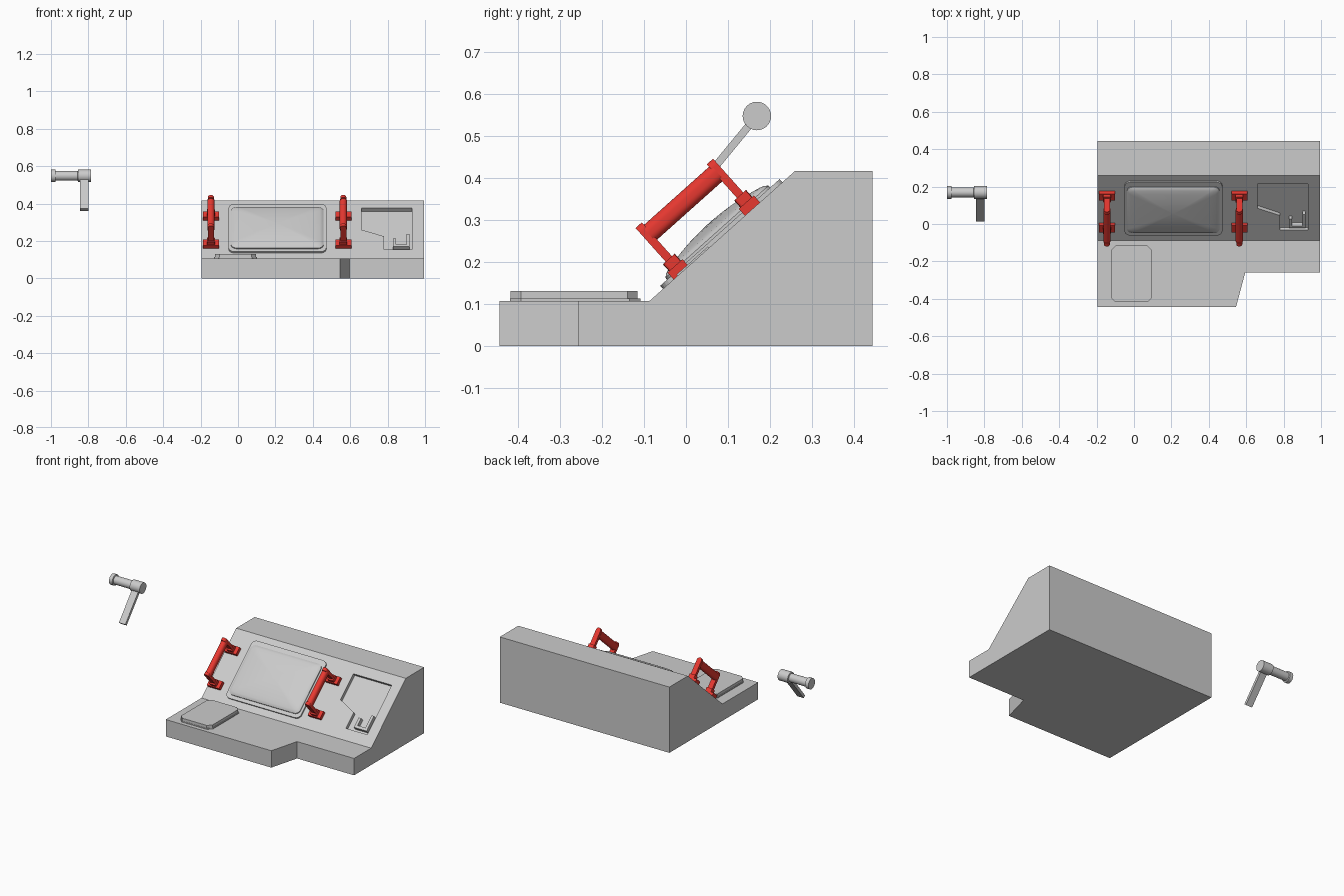
import bpy, bmesh, math
from mathutils import Matrix, Vector

if "Cube" in bpy.data.objects:
    bpy.data.objects.remove(bpy.data.objects["Cube"])

# frames: DECK = world, SIDE = profile (y,z) extruded along x, SLOPE = lying on the sloped panel
V0, V1 = Vector((0, -0.087, 0.107)), Vector((0, 0.26, 0.417))
X = Vector((1, 0, 0))
V = (V1 - V0).normalized()
N = X.cross(V)


def frame(a, b, c, o=Vector((0, 0, 0))):
    m = Matrix((a, b, c)).transposed().to_4x4()
    m.translation = o
    return m


DECK = Matrix()
SIDE = frame(Vector((0, 1, 0)), Vector((0, 0, 1)), X)
SLOPE = frame(X, V, N, V0)
POST = frame(X, N, V, V0)


def loft(name, rings, m, mat=None, smooth=False):
    """Close a stack of rings, each a list of local 3D points."""
    bm = bmesh.new()
    vs = [[bm.verts.new(m @ Vector(p)) for p in r] for r in rings]
    n = len(vs[0])
    for a, b in zip(vs, vs[1:]):
        for i in range(n):
            j = (i + 1) % n
            bm.faces.new((a[i], a[j], b[j], b[i]))
    bm.faces.new(vs[0][::-1])
    bm.faces.new(vs[-1])
    bmesh.ops.recalc_face_normals(bm, faces=bm.faces)
    me = bpy.data.meshes.new(name)
    bm.to_mesh(me)
    bm.free()
    ob = bpy.data.objects.new(name, me)
    bpy.context.collection.objects.link(ob)
    if mat:
        me.materials.append(mat)
    if smooth:
        bpy.ops.object.select_all(action='DESELECT')
        ob.select_set(True)
        bpy.context.view_layer.objects.active = ob
        bpy.ops.object.shade_smooth_by_angle(angle=math.radians(35))
    return ob


def prism(name, pts, lo, hi, m, mat=None, smooth=False):
    return loft(name, [[(x, y, z) for x, y in pts] for z in (lo, hi)], m, mat, smooth)


def round_rect(x0, x1, y0, y1, r, seg=5):
    pts = []
    for k, (cx, cy) in enumerate(((x1 - r, y1 - r), (x0 + r, y1 - r), (x0 + r, y0 + r), (x1 - r, y0 + r))):
        for i in range(seg + 1):
            a = math.pi / 2 * (k + i / seg)
            pts.append((cx + r * math.cos(a), cy + r * math.sin(a)))
    return pts


def rect(x0, x1, y0, y1):
    return [(x0, y0), (x1, y0), (x1, y1), (x0, y1)]


def cut(ob, cutter):
    cutter.hide_render = True
    mod = ob.modifiers.new("cut", 'BOOLEAN')
    mod.operation = 'DIFFERENCE'
    mod.solver = 'EXACT'
    mod.object = cutter
    bpy.context.view_layer.objects.active = ob
    bpy.ops.object.modifier_apply(modifier=mod.name)
    bpy.data.objects.remove(cutter)


red = bpy.data.materials.new("red")
red.diffuse_color = (0.8, 0.04, 0.03, 1)
red.use_nodes = True
red.node_tree.nodes["Principled BSDF"].inputs["Base Color"].default_value = red.diffuse_color

# console body with front notch and sloped pocket
body = prism("console_body", [(-0.445, 0), (-0.445, 0.107), (-0.087, 0.107), (0.26, 0.417),
                              (0.445, 0.417), (0.445, 0)], -0.195, 0.995, SIDE)
cut(body, prism("notch_cutter", [(0.504, -0.6), (0.595, -0.258), (1.1, -0.258), (1.1, -0.6)],
                -0.1, 0.3, DECK))
cut(body, prism("pocket_cutter", [(0.66, 0.402), (0.66, 0.23), (0.78, 0.177), (0.78, 0.072),
                                  (0.93, 0.072), (0.93, 0.402)], -0.022, 0.05, SLOPE))

# U-shaped holder in the pocket
prism("pocket_holder", [(0.828, 0.09), (0.918, 0.09), (0.918, 0.19), (0.9, 0.19), (0.9, 0.107),
                        (0.846, 0.107), (0.846, 0.155), (0.828, 0.155)], -0.024, 0.004, SLOPE)

# screen bezel
prism("screen_bezel", round_rect(-0.05, 0.472, 0.043, 0.425, 0.03), -0.005, 0.01, SLOPE)

# domed screen
outline = round_rect(-0.037, 0.457, 0.065, 0.395, 0.03)
cx, cy = 0.21, 0.23
rings = []
for inset, s, w in [(0, 1, 0), (0, 1, 0.016), (0.008, 1, 0.022), (0.018, 1, 0.026)] + \
        [(0.018, k, 0.026 + 0.018 * (1 - k * k)) for k in (0.85, 0.65, 0.45, 0.25, 0.05)]:
    kx, ky = s * (1 - inset / 0.247), s * (1 - inset / 0.165)
    rings.append([(cx + (x - cx) * kx, cy + (y - cy) * ky, w) for x, y in outline])
loft("screen", rings, SLOPE, smooth=True)

# red grab handles on both sides of the screen
for side, hx in (("left", -0.145), ("right", 0.563)):
    for end, v in (("lower", 0.101), ("upper", 0.329)):
        tag = f"{side}_handle_{end}"
        prism(tag + "_foot", rect(hx - 0.043, hx + 0.043, v - 0.024, v + 0.024), -0.002, 0.022, SLOPE, red)
        prism(tag + "_boss", round_rect(hx - 0.021, hx + 0.021, v - 0.019, v + 0.019, 0.006, 2),
              0.02, 0.044, SLOPE, red)
        arch = [(hx - 0.016, 0.04), (hx + 0.016, 0.04)] + \
               [(hx + 0.016 * math.cos(math.pi * i / 10), 0.136 + 0.016 * math.sin(math.pi * i / 10))
                for i in range(11)]
        prism(tag + "_post", arch, v - 0.01, v + 0.01, POST, red, True)
    prism(side + "_handle_grip", round_rect(hx - 0.019, hx + 0.019, 0.097, 0.144, 0.0185),
          0.105, 0.325, POST, red, True)

# keypad plate with chamfered corners and a thin base
def chamfered(x0, x1, y0, y1, c):
    return [(x0 + c, y0), (x1 - c, y0), (x1, y0 + c), (x1, y1 - c),
            (x1 - c, y1), (x0 + c, y1), (x0, y1 - c), (x0, y0 + c)]


prism("deck_pad_base", chamfered(-0.127, 0.101, -0.42, -0.109, 0.026), 0.105, 0.113, DECK)
prism("deck_pad", chamfered(-0.123, 0.097, -0.418, -0.116, 0.024), 0.111, 0.131, DECK)

# detached lever: stepped round handle along x
def circle(r, x):
    return [(0.169 + r * math.cos(math.tau * i / 24), 0.548 + r * math.sin(math.tau * i / 24), x)
            for i in range(24)]


loft("lever_handle", [circle(r, x) for r, x in ((0.034, -1.0), (0.034, -0.977), (0.026, -0.975),
                                                (0.026, -0.857), (0.034, -0.855), (0.034, -0.785))],
     SIDE, smooth=True)

# flat lever blade pointing forward and down
a, b = Vector((0.169, 0.548)), Vector((0.02, 0.367))
d = (b - a).normalized()
p = Vector((-d.y, d.x)) * 0.009
prism("lever_blade", [a + p, b + p, b - p, a - p], -0.845, -0.8, SIDE)
